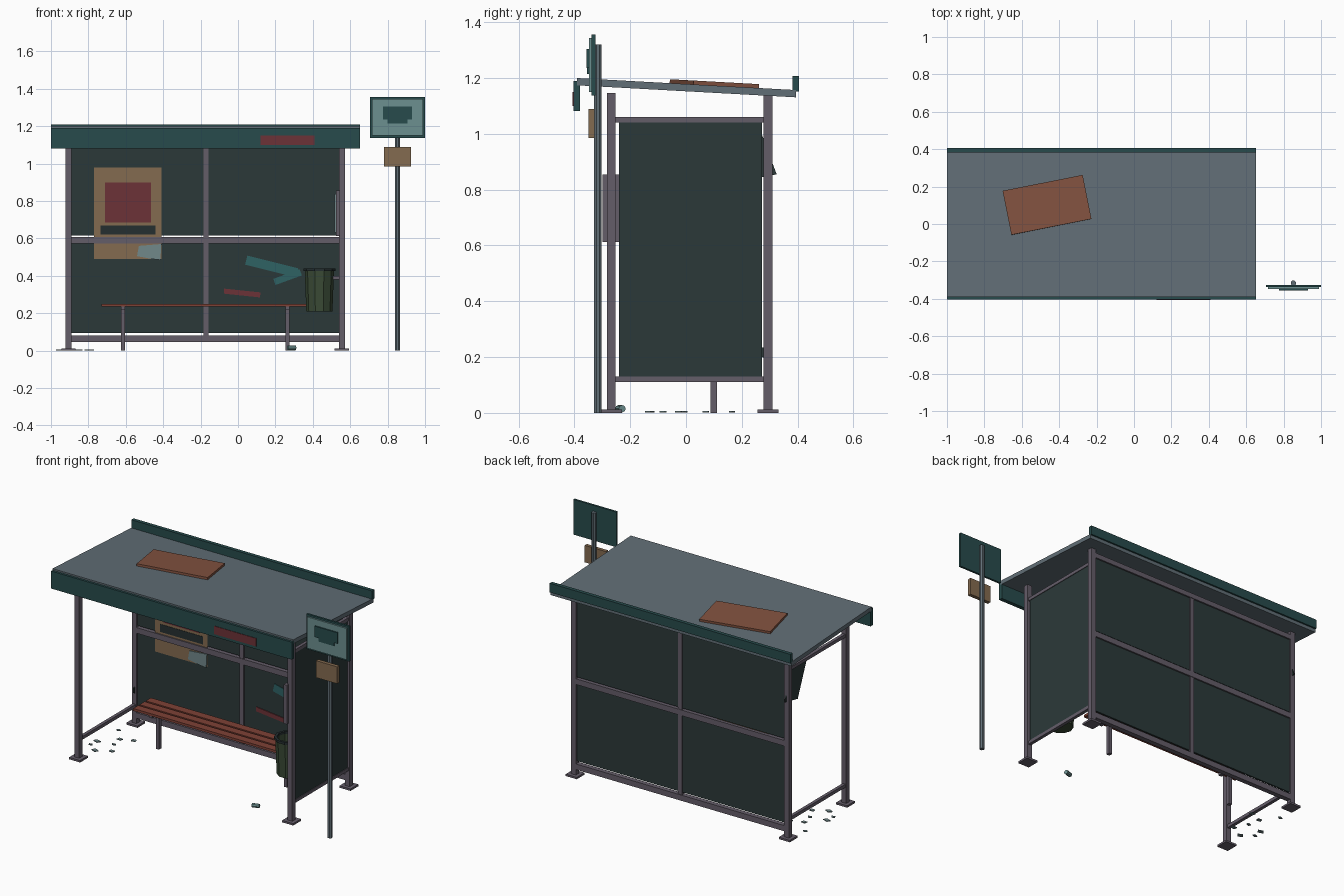
import bpy, bmesh, math
from mathutils import Matrix, Vector

if "Cube" in bpy.data.objects:
    bpy.data.objects.remove(bpy.data.objects["Cube"])


def material(name, hexcode):
    m = bpy.data.materials.new(name)
    srgb = [int(hexcode[i:i + 2], 16) / 255 for i in (0, 2, 4)]
    m.diffuse_color = [((c + 0.055) / 1.055) ** 2.4 for c in srgb] + [1]
    m.use_nodes = True
    m.node_tree.nodes["Principled BSDF"].inputs["Base Color"].default_value = m.diffuse_color
    return m


FRAME = material("frame_paint", "645D69")
GLASS = material("dark_panel", "2B3939")
ROOF = material("roof_metal", "616E76")
TEAL = material("teal_trim", "274B4C")
PALE = material("pale_teal", "6C9090")
WOOD = material("red_wood", "7E4135")
RUST = material("rust", "82523F")
TAN = material("tan_paper", "846B50")
RED = material("red_paint", "6C3237")
DARK = material("dark_ink", "252F30")
GREEN = material("bin_green", "3A4B36")
SPRAY = material("spray_teal", "2E6264")
SHARD = material("shard_glass", "71888A")


def finish(name, bm, mat):
    bmesh.ops.recalc_face_normals(bm, faces=bm.faces)
    me = bpy.data.meshes.new(name)
    bm.to_mesh(me)
    bm.free()
    me.materials.append(mat)
    ob = bpy.data.objects.new(name, me)
    bpy.context.collection.objects.link(ob)
    return ob


def box(name, x, y, z, mat, rot=None):
    """Box from (min, max) pairs, optionally rotated about its centre."""
    bm = bmesh.new()
    c = Vector([sum(p) / 2 for p in (x, y, z)])
    s = Matrix.Diagonal([p[1] - p[0] for p in (x, y, z)] + [1])
    bmesh.ops.create_cube(bm, size=1, matrix=Matrix.Translation(c) @ (rot or Matrix()) @ s)
    return finish(name, bm, mat)


def prism(name, pts, direction, mat):
    """Flat polygon pushed along a direction."""
    bm = bmesh.new()
    f = bm.faces.new([bm.verts.new(p) for p in pts])
    ext = bmesh.ops.extrude_face_region(bm, geom=[f])
    vs = [g for g in ext["geom"] if isinstance(g, bmesh.types.BMVert)]
    bmesh.ops.translate(bm, verts=vs, vec=direction)
    if not f.is_valid or len(bm.faces) < len(pts) + 2:
        bm.faces.new(bm.verts[:len(pts)])
    return finish(name, bm, mat)


def lathe(name, profile, sides, mat, matrix):
    """Closed low-poly turned shape from (radius, height) points, axis ends at r=0."""
    bm = bmesh.new()
    vs = [bm.verts.new((r, 0, z)) for r, z in profile]
    es = [bm.edges.new(p) for p in zip(vs, vs[1:])]
    bmesh.ops.spin(bm, geom=vs + es, cent=(0, 0, 0), axis=(0, 0, 1),
                   angle=math.tau, steps=sides, use_duplicate=False)
    bmesh.ops.remove_doubles(bm, verts=bm.verts, dist=1e-5)
    bmesh.ops.transform(bm, matrix=matrix, verts=bm.verts)
    return finish(name, bm, mat)


XL, XR, YF, YB = -0.907, 0.555, -0.268, 0.294

# posts and base plates
for sx, x in (("left", XL), ("right", XR)):
    for sy, y, top in (("front", YF, 1.147), ("back", YB, 1.137)):
        box(f"{sy}_{sx}_post", (x - .016, x + .016), (y - .016, y + .016), (0, top), FRAME)
        box(f"{sy}_{sx}_base_plate", (x - .038, x + .038), (y - .038, y + .038), (0, .012), FRAME)
    # side rails
    for part, z in (("bottom", .12), ("top", 1.05)):
        box(f"{sx}_{part}_rail", (x - .01, x + .01), (YF, YB), (z - .01, z + .01), FRAME)

# back frame
for part, z0, z1 in (("bottom", .045, .08), ("middle", .573, .608), ("top", 1.085, 1.115)):
    box(f"back_{part}_rail", (XL, XR), (YB - .016, YB + .014), (z0, z1), FRAME)
box("back_mullion", (-.185, -.158), (YB - .013, YB + .011), (.06, 1.1), FRAME)

# back and side panels
for row, z0, z1 in (("lower", .095, .575), ("upper", .616, 1.088)):
    for col, x0, x1 in (("left", XL + .014, -.18), ("right", -.165, XR - .014)):
        box(f"{row}_{col}_back_panel", (x0, x1), (YB - .005, YB + .005), (z0, z1), GLASS)
box("right_side_panel", (XR - .006, XR + .006), (-.24, .272), (.125, 1.045), GLASS)

# broken panel remains on the left side
prism("hanging_panel_shard", [(XL, .11, 1.045), (XL, .26, 1.03), (XL, .325, .855), (XL, .20, .83)],
      (.006, 0, 0), GLASS)
prism("lower_panel_shard", [(XL, .268, .235), (XL, .29, .235), (XL, .29, .19), (XL, .265, .205)],
      (.006, 0, 0), GLASS)

# sloping roof and its trims
slope = (1.157 - 1.2) / .785
tilt = math.atan(slope)


def roof_z(y):
    return 1.2 + slope * (y + .39)


prism("roof_sheet", [(-1, -.39, 1.2), (-1, .395, 1.157), (-1, .395, 1.131), (-1, -.39, 1.174)],
      (1.652, 0, 0), ROOF)
box("front_fascia", (-1, .652), (-.404, -.38), (1.082, 1.19), TEAL)
box("back_fascia", (-1, .652), (.382, .405), (1.152, 1.208), TEAL)
box("fascia_patch", (.12, .41), (-.407, -.40), (1.1, 1.15), RED)
box("roof_rust_plate", (-.683, -.247), (-.018, .222), (roof_z(.102), roof_z(.102) + .014), RUST,
    Matrix.Rotation(tilt, 4, 'X') @ Matrix.Rotation(math.radians(11.3), 4, 'Z'))

# bench
for i in range(3):
    y = .015 + i * .062
    box(f"bench_slat_{i + 1}", (-.73, .38), (y, y + .05), (.235, .25), WOOD)
for side, x in (("left", -.615), ("right", .265)):
    box(f"bench_{side}_leg", (x - .011, x + .011), (.088, .112), (0, .225), FRAME)
    box(f"bench_{side}_bracket", (x - .011, x + .011), (.02, .185), (.22, .236), FRAME)

# poster on the back wall
wall = YB - .005
box("poster_sheet", (-.77, -.41), (wall - .004, wall), (.49, .98), TAN)
box("poster_picture", (-.71, -.465), (wall - .006, wall - .003), (.685, .9), RED)
box("poster_caption", (-.735, -.44), (wall - .006, wall - .003), (.622, .67), DARK)
prism("poster_torn_flap", [(x, wall - .009, z) for x, z in
      ((-.54, .505), (-.53, .56), (-.41, .57), (-.415, .485), (-.46, .49))], (0, .005, 0), SHARD)

# paint strokes on the back wall
for i, (x, z, w, h, a, m) in enumerate(((.18, .45, .28, .05, 14, SPRAY),
                                       (.265, .393, .15, .035, -20, SPRAY),
                                       (.022, .308, .195, .027, 6, RED))):
    box(f"paint_stroke_{i + 1}", (x - w / 2, x + w / 2), (wall - .003 - i * .001, wall), (z - h / 2, z + h / 2),
        m, Matrix.Rotation(math.radians(a), 4, 'Y'))

# timetable case on the right post
box("timetable_case", (.524, .545), (-.30, -.10), (.612, .855), FRAME)
box("timetable_sheet", (.517, .526), (-.285, -.115), (.632, .838), SHARD)

# litter bin with open top
lathe("litter_bin", [(0, .21), (.07, .21), (.078, .425), (.07, .425), (.064, .225), (0, .225)],
      10, GREEN, Matrix.Translation((.435, -.12, 0)))
lathe("bin_rim", [(.07, .425), (.085, .425), (.085, .44), (.07, .44), (.07, .425)],
      10, DARK, Matrix.Translation((.435, -.12, 0)))
box("bin_bracket", (.505, XR), (-.13, -.11), (.38, .4), FRAME)

# stop sign on its pole
px, py = .852, -.316
lathe("sign_pole", [(0, 0), (.0145, 0), (.0145, 1.32), (0, 1.32)], 8, ROOF,
      Matrix.Translation((px, py, 0)) @ Matrix.Rotation(math.pi / 8, 4, 'Z'))
box("sign_back_board", (.706, 1), (-.338, -.325), (1.138, 1.356), TEAL)
box("sign_face", (.717, .989), (-.348, -.337), (1.15, 1.344), PALE)
box("sign_symbol_body", (.775, .931), (-.356, -.347), (1.237, 1.305), TEAL)
box("sign_symbol_base", (.80, .906), (-.354, -.347), (1.215, 1.24), TEAL)
box("route_plate", (.78, .925), (-.35, -.328), (.985, 1.09), TAN)

# glass bits on the ground
for i, (x, y) in enumerate(((-.935, .165), (-.785, .10), (-.95, -.024), (-.848, -.005),
                            (-.806, -.085), (-.89, -.13), (-.955, -.08), (-.86, .07))):
    r = .016 + .004 * (i % 3)
    pts = [(x + r * math.cos(i + a), y + .7 * r * math.sin(i + a), .001) for a in (0, 1.4, 3.1, 4.6)]
    prism(f"ground_shard_{i + 1}", pts, (0, 0, .005), SHARD)

# crushed can
lathe("drink_can", [(0, -.022), (.013, -.022), (.013, .022), (0, .022)], 8, PALE,
      Matrix.Translation((.287, -.235, .015)) @ Matrix.Rotation(.3, 4, 'Z') @ Matrix.Rotation(math.pi / 2, 4, 'Y'))
